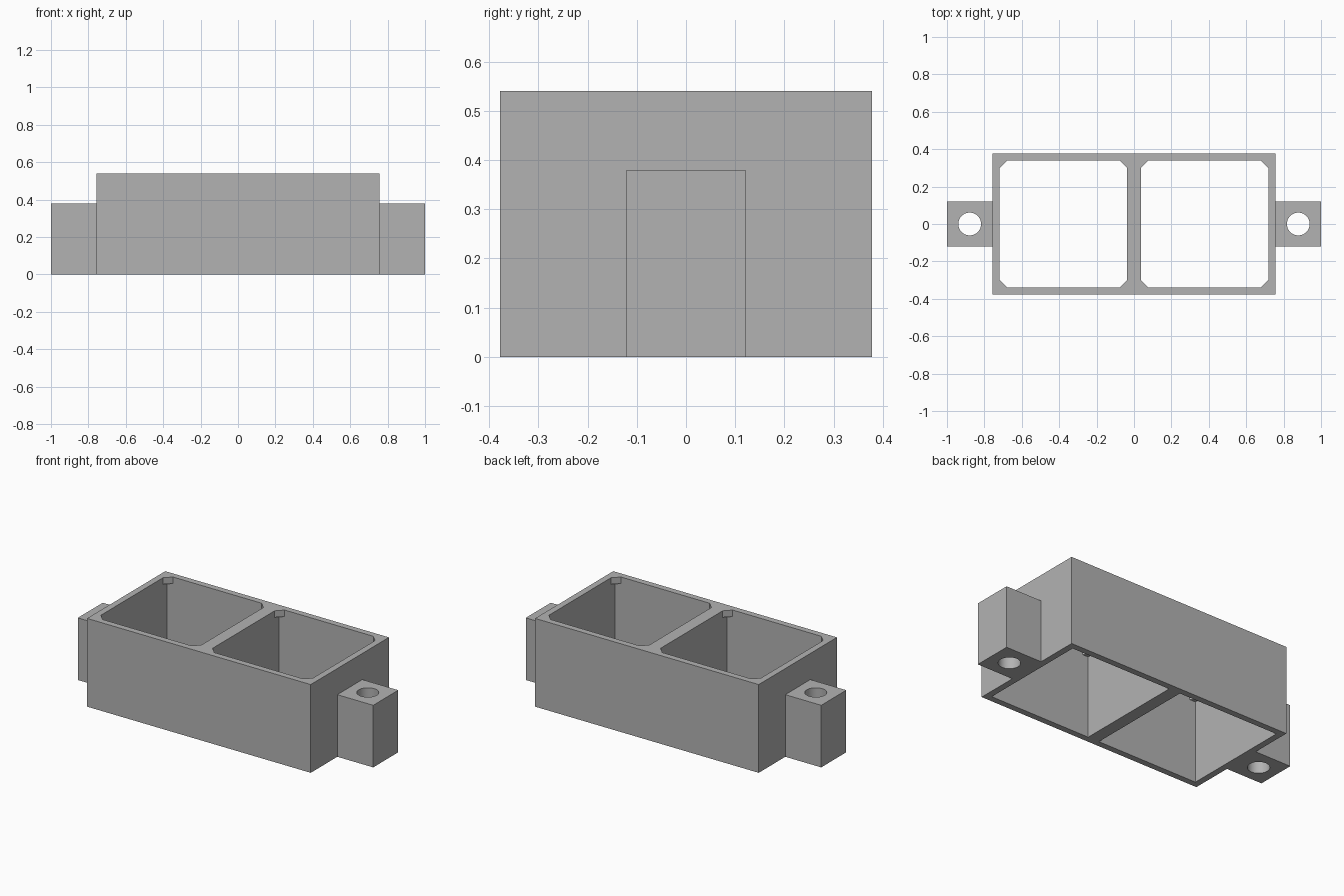
import bpy, bmesh, math

default = bpy.data.objects.get("Cube")
if default:
    bpy.data.objects.remove(default, do_unlink=True)

# Main dimensions
HALF_X, HALF_Y, HEIGHT = 0.757, 0.378, 0.54
BAY_X, BAY_HALF = 0.378, 0.34
GUSSET = 0.04
EAR_HALF, EAR_HEIGHT = 0.121, 0.38

grey = bpy.data.materials.new("plain grey")
grey.use_nodes = True
colour = (0.45, 0.45, 0.45, 1)
grey.diffuse_color = colour
grey.node_tree.nodes["Principled BSDF"].inputs["Base Color"].default_value = colour


def prism(name, outline, z0, z1):
    """Extrude a counter-clockwise outline from z0 to z1."""
    bm = bmesh.new()
    base = bm.faces.new([bm.verts.new((x, y, z0)) for x, y in outline])
    top = bmesh.ops.extrude_face_region(bm, geom=[base], use_keep_orig=True)
    moved = [g for g in top["geom"] if isinstance(g, bmesh.types.BMVert)]
    bmesh.ops.translate(bm, verts=moved, vec=(0, 0, z1 - z0))
    bmesh.ops.recalc_face_normals(bm, faces=bm.faces)
    mesh = bpy.data.meshes.new(name)
    bm.to_mesh(mesh)
    bm.free()
    mesh.materials.append(grey)
    obj = bpy.data.objects.new(name, mesh)
    bpy.context.collection.objects.link(obj)
    return obj


def rect(cx, hx, hy):
    return [(cx - hx, -hy), (cx + hx, -hy), (cx + hx, hy), (cx - hx, hy)]


def octagon(cx, h, c):
    """Square outline with its corners cut off."""
    k = h - c
    return [(cx + x, y) for x, y in
            ((-k, -h), (k, -h), (h, -k), (h, k), (k, h), (-k, h), (-h, k), (-h, -k))]


def circle(cx, r, n=48):
    return [(cx + r * math.cos(math.tau * i / n), r * math.sin(math.tau * i / n))
            for i in range(n)]


def cut(target, cutter):
    """Subtract the cutter and remove it."""
    cutter.hide_render = True
    mod = target.modifiers.new("cut", "BOOLEAN")
    mod.operation = "DIFFERENCE"
    mod.solver = "EXACT"
    mod.object = cutter
    bpy.context.view_layer.objects.active = target
    bpy.ops.object.modifier_apply(modifier=mod.name)
    bpy.data.objects.remove(cutter, do_unlink=True)


# Housing: two open bays, with small corner gussets just under the rim
housing = prism("housing", rect(0, HALF_X, HALF_Y), 0, HEIGHT)
for side in (-1, 1):
    cx = side * BAY_X
    cut(housing, prism("bay_cutter", rect(cx, BAY_HALF, BAY_HALF),
                       -0.1, HEIGHT - GUSSET))
    cut(housing, prism("rim_cutter", octagon(cx, BAY_HALF, GUSSET),
                       HEIGHT - 2 * GUSSET, HEIGHT + 0.1))

# Mounting ears with vertical screw holes
for side, label in ((1, "left"), (-1, "right")):
    cx = side * (1 + HALF_X) / 2
    ear = prism(label + "_mounting_ear",
                rect(cx, (1 - HALF_X) / 2, EAR_HALF), 0, EAR_HEIGHT)
    cut(ear, prism("hole_cutter", circle(cx, 0.061), -0.1, EAR_HEIGHT + 0.1))
    bpy.ops.object.select_all(action="DESELECT")
    ear.select_set(True)
    bpy.context.view_layer.objects.active = ear
    bpy.ops.object.shade_smooth_by_angle(angle=math.radians(30))
